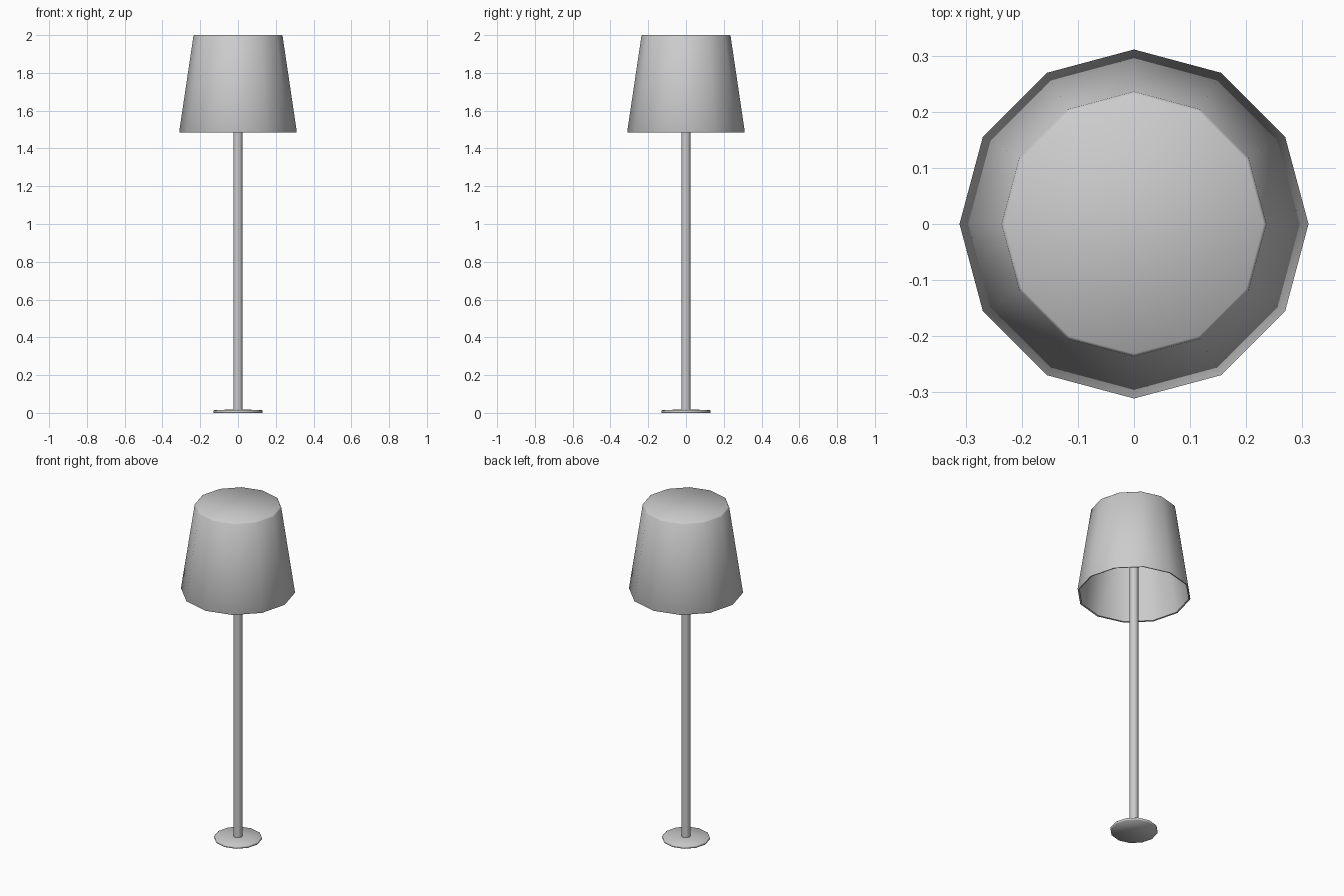
import bpy, math

if "Cube" in bpy.data.objects:
    bpy.data.objects.remove(bpy.data.objects["Cube"])

SIDES = 12


def lathe(name, profile, angle):
    """Revolve (radius, z) points round z; the ends on the axis become caps."""
    verts, faces, rings = [], [], []
    for r, z in profile:
        start = len(verts)
        for i in range(SIDES):
            a = 2 * math.pi * i / SIDES
            verts.append((r * math.cos(a), r * math.sin(a), z))
        rings.append(start)
    for lo, hi in zip(rings, rings[1:]):
        for i in range(SIDES):
            j = (i + 1) % SIDES
            faces.append((lo + i, lo + j, hi + j, hi + i))
    # Close both ends of the profile
    faces.append(tuple(range(SIDES))[::-1])
    faces.append(tuple(rings[-1] + i for i in range(SIDES)))
    mesh = bpy.data.meshes.new(name)
    mesh.from_pydata(verts, [], faces)
    mesh.update()
    obj = bpy.data.objects.new(name, mesh)
    bpy.context.collection.objects.link(obj)
    bpy.ops.object.select_all(action='DESELECT')
    obj.select_set(True)
    bpy.context.view_layer.objects.active = obj
    bpy.ops.object.shade_smooth_by_angle(angle=math.radians(angle))
    return obj


# Round foot and slim pole, running up to the underside of the shade top
lathe("base_and_pole", [(0.128, 0.0), (0.13, 0.003), (0.13, 0.012),
                        (0.126, 0.015), (0.024, 0.018), (0.024, 1.99)], 60)

# Tapered shade: hollow, closed at the top, open at the bottom
lathe("lamp_shade", [(0.225, 1.99), (0.301, 1.487), (0.309, 1.485), (0.311, 1.49),
                     (0.236, 1.995), (0.231, 2.0)], 60)
